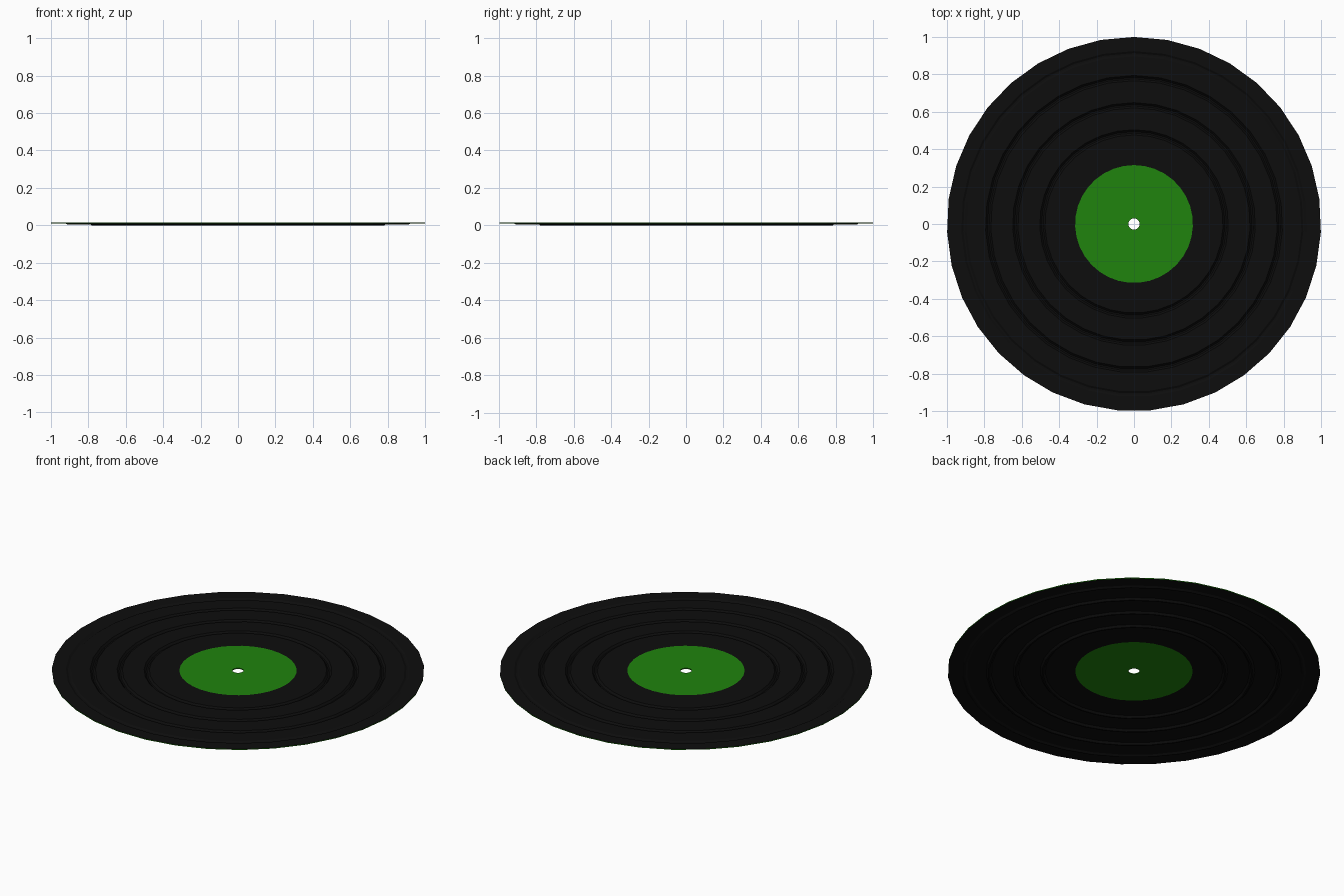
import bpy, bmesh, math

if "Cube" in bpy.data.objects:
    bpy.data.objects.remove(bpy.data.objects["Cube"])

SIDES = 35
TOP, THICK = 0.016, 0.005      # sheet top height and thickness


def material(name, rgb):
    m = bpy.data.materials.new(name)
    m.diffuse_color = (*rgb, 1)
    m.use_nodes = True
    m.node_tree.nodes["Principled BSDF"].inputs["Base Color"].default_value = m.diffuse_color
    return m


black = material("vinyl_black", (0.004, 0.004, 0.004))
green = material("label_green", (0.014, 0.23, 0.004))


def lathe(name, profile, mats, mat_of):
    """Spin a closed (radius, z) profile; mat_of gives the slot per segment."""
    bm = bmesh.new()
    rings = []
    for r, z in profile:
        ring = []
        for i in range(SIDES):
            a = math.pi / 2 + 2 * math.pi * i / SIDES
            ring.append(bm.verts.new((r * math.cos(a), r * math.sin(a), z)))
        rings.append(ring)
    n = len(rings)
    for k in range(n):
        a, b = rings[k], rings[(k + 1) % n]
        for i in range(SIDES):
            j = (i + 1) % SIDES
            f = bm.faces.new((a[i], b[i], b[j], a[j]))
            f.material_index = mat_of(k)
    bmesh.ops.recalc_face_normals(bm, faces=bm.faces)
    me = bpy.data.meshes.new(name)
    bm.to_mesh(me)
    bm.free()
    for m in mats:
        me.materials.append(m)
    ob = bpy.data.objects.new(name, me)
    bpy.context.collection.objects.link(ob)
    return ob


# Grooved disc: thin sheet pressed down in narrow rings (radius, depth)
grooves = [(0.49, 0.011), (0.635, 0.011), (0.78, 0.011), (0.91, 0.006)]
sheet = [(0.315, 0.0)]
for r, d in grooves:
    sheet += [(r - 0.014, 0.0), (r - 0.004, d), (r + 0.004, d), (r + 0.014, 0.0)]
sheet.append((1.0, 0.0))
upper = [(r, TOP - d) for r, d in sheet]
lower = [(r, TOP - d - THICK) for r, d in reversed(sheet)]
rim = len(upper) - 1
lathe("record_disc", upper + lower, [black, green], lambda k: 1 if k == rim else 0)

# Centre label with spindle hole, coloured on both sides
b = TOP - THICK
lathe("centre_label", [(0.03, TOP), (0.315, TOP), (0.315, b), (0.03, b)],
      [green], lambda k: 0)
